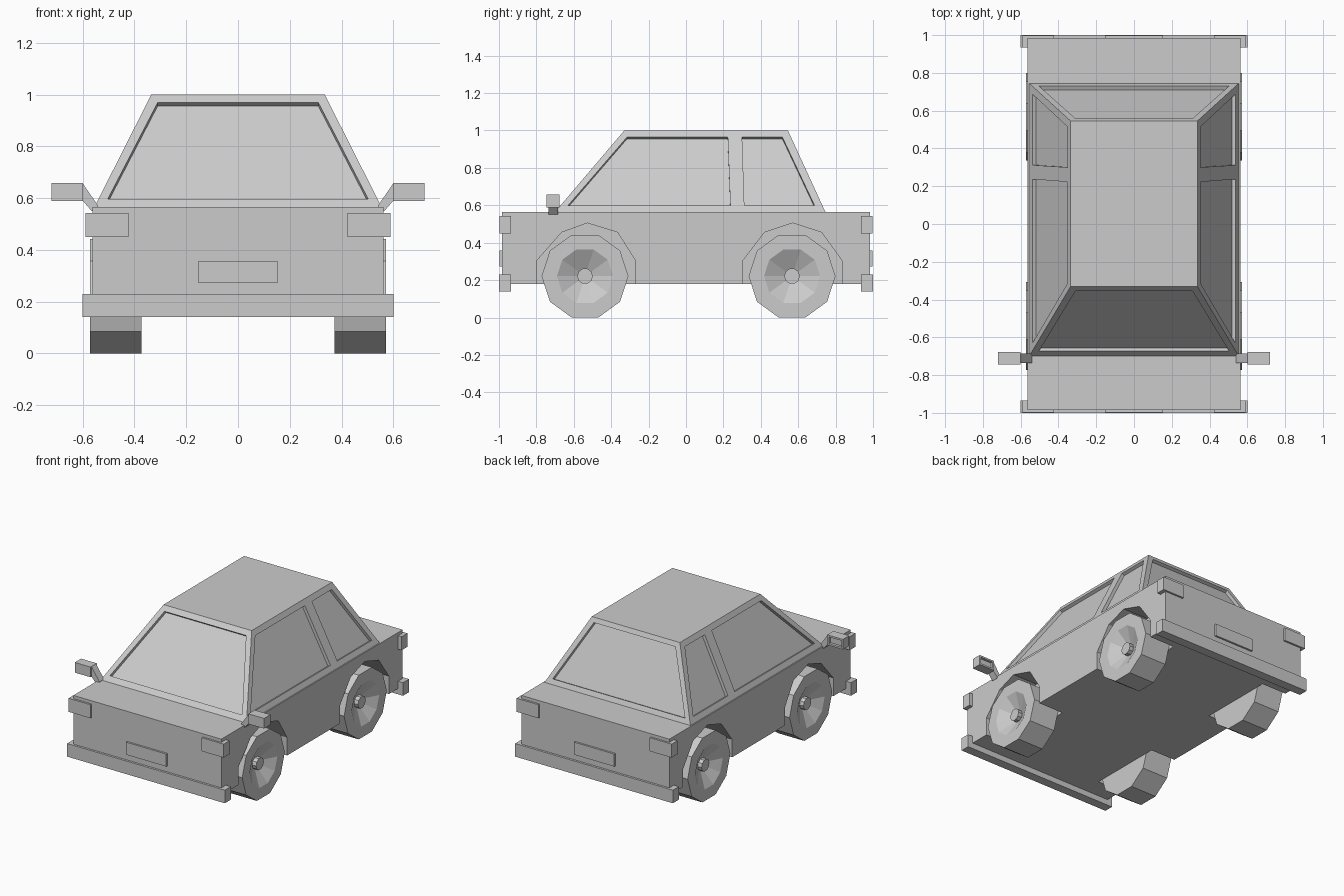
import bpy, bmesh, math
from mathutils import Vector

if "Cube" in bpy.data.objects:
    bpy.data.objects.remove(bpy.data.objects["Cube"])


def finish(name, bm):
    bmesh.ops.recalc_face_normals(bm, faces=bm.faces)
    mesh = bpy.data.meshes.new(name)
    bm.to_mesh(mesh)
    bm.free()
    ob = bpy.data.objects.new(name, mesh)
    bpy.context.collection.objects.link(ob)
    return ob


def loft(name, a, b):
    """Closed solid between two matching outlines."""
    bm = bmesh.new()
    va = [bm.verts.new(p) for p in a]
    vb = [bm.verts.new(p) for p in b]
    bm.faces.new(va)
    bm.faces.new(vb)
    n = len(va)
    for i in range(n):
        j = (i + 1) % n
        bm.faces.new((va[i], va[j], vb[j], vb[i]))
    return finish(name, bm)


def rect(x0, x1, y0, y1, z):
    return [(x0, y0, z), (x1, y0, z), (x1, y1, z), (x0, y1, z)]


def box(name, x, y, z):
    return loft(name, rect(*x, *y, z[0]), rect(*x, *y, z[1]))


def cut(ob, cutter):
    mod = ob.modifiers.new("cut", 'BOOLEAN')
    mod.operation = 'DIFFERENCE'
    mod.solver = 'EXACT'
    mod.object = cutter
    cutter.hide_render = True
    bpy.context.view_layer.objects.active = ob
    bpy.ops.object.modifier_apply(modifier=mod.name)
    bpy.data.objects.remove(cutter)


def window(ob, pts, normal, depth=0.022):
    n = Vector(normal).normalized() * depth
    pts = [Vector(p) for p in pts]
    cut(ob, loft("window_cutter", [p - n for p in pts], [p + n for p in pts]))


# Lower body with wheel arches
body = box("body", (-0.563, 0.563), (-0.985, 0.985), (0.18, 0.565))
front_arch = [(-0.797, 0.1), (-0.797, 0.305), (-0.665, 0.455), (-0.527, 0.505),
              (-0.366, 0.455), (-0.27, 0.303), (-0.27, 0.1)]
rear_arch = [(0.302, 0.1), (0.305, 0.305), (0.42, 0.455), (0.57, 0.505),
             (0.725, 0.455), (0.835, 0.303), (0.835, 0.1)]
for s in (-1, 1):
    for arch in (front_arch, rear_arch):
        cut(body, loft("arch_cutter", [(s * 0.372, y, z) for y, z in arch],
                       [(s * 0.7, y, z) for y, z in arch]))

# Tapered cabin with recessed windows
Z0, H = 0.565, 0.435
cabin = loft("cabin", rect(-0.555, 0.555, -0.70, 0.745, Z0),
             rect(-0.335, 0.335, -0.33, 0.545, 1.0))
side_windows = [[(-0.63, 0.6), (0.237, 0.6), (0.223, 0.965), (-0.315, 0.965)],
                [(0.312, 0.6), (0.687, 0.6), (0.515, 0.965), (0.30, 0.965)]]
for s in (-1, 1):
    for win in side_windows:
        window(cabin, [(s * (0.555 - (z - Z0) * 0.22 / H), y, z) for y, z in win],
               (s * H, 0, 0.22))
screen = [(-0.503, 0.597), (0.503, 0.597), (0.31, 0.97), (-0.31, 0.97)]
window(cabin, [(x, -0.70 + (z - Z0) * 0.37 / H, z) for x, z in screen], (0, -H, 0.37))
window(cabin, [(x, 0.745 - (z - Z0) * 0.20 / H, z) for x, z in screen], (0, H, 0.20))


# Ten-sided wheels with dished rims and hub caps, turned about the x axis
def wheel(name, s, y, z=0.221, n=10):
    prof = [(0.372, 0.232), (0.572, 0.232), (0.572, 0.15), (0.515, 0.042), (0.545, 0.042)]
    bm = bmesh.new()
    rings = []
    for x, r in prof:
        rings.append([bm.verts.new((s * x, y + r * math.cos(2 * math.pi * i / n),
                                    z + r * math.sin(2 * math.pi * i / n)))
                      for i in range(n)])
    for a, b in zip(rings, rings[1:]):
        for i in range(n):
            j = (i + 1) % n
            bm.faces.new((a[i], a[j], b[j], b[i]))
    bm.faces.new(rings[0])
    bm.faces.new(rings[-1])
    finish(name, bm)


for s, side in ((-1, "left"), (1, "right")):
    wheel("front_wheel_" + side, s, -0.54)
    wheel("rear_wheel_" + side, s, 0.567)

# Bumpers, plates and wrap-around lamps at both ends
for e, end in ((-1, "front"), (1, "rear")):
    box(end + "_bumper", (-0.6, 0.6), sorted((e * 0.935, e * 1.0)), (0.14, 0.23))
    box(end + "_plate", (-0.153, 0.153), sorted((e * 0.97, e * 0.998)), (0.272, 0.358))
    for s, side in ((-1, "left"), (1, "right")):
        box(end + "_lamp_" + side, sorted((s * 0.423, s * 0.59)),
            sorted((e * 0.935, e * 0.998)), (0.45, 0.543))

# Door mirrors: slanted arm and a housing with a recessed back
for s, side in ((-1, "left"), (1, "right")):
    arm = [(0.6, 0.657), (0.54, 0.57), (0.54, 0.55), (0.565, 0.55), (0.6, 0.59)]
    loft("mirror_arm_" + side, [(s * x, -0.735, z) for x, z in arm],
         [(s * x, -0.685, z) for x, z in arm])
    housing = box("mirror_" + side, sorted((s * 0.6, s * 0.72)), (-0.745, -0.677), (0.588, 0.658))
    cut(housing, box("mirror_cutter", sorted((s * 0.612, s * 0.708)), (-0.695, -0.6), (0.6, 0.646)))
